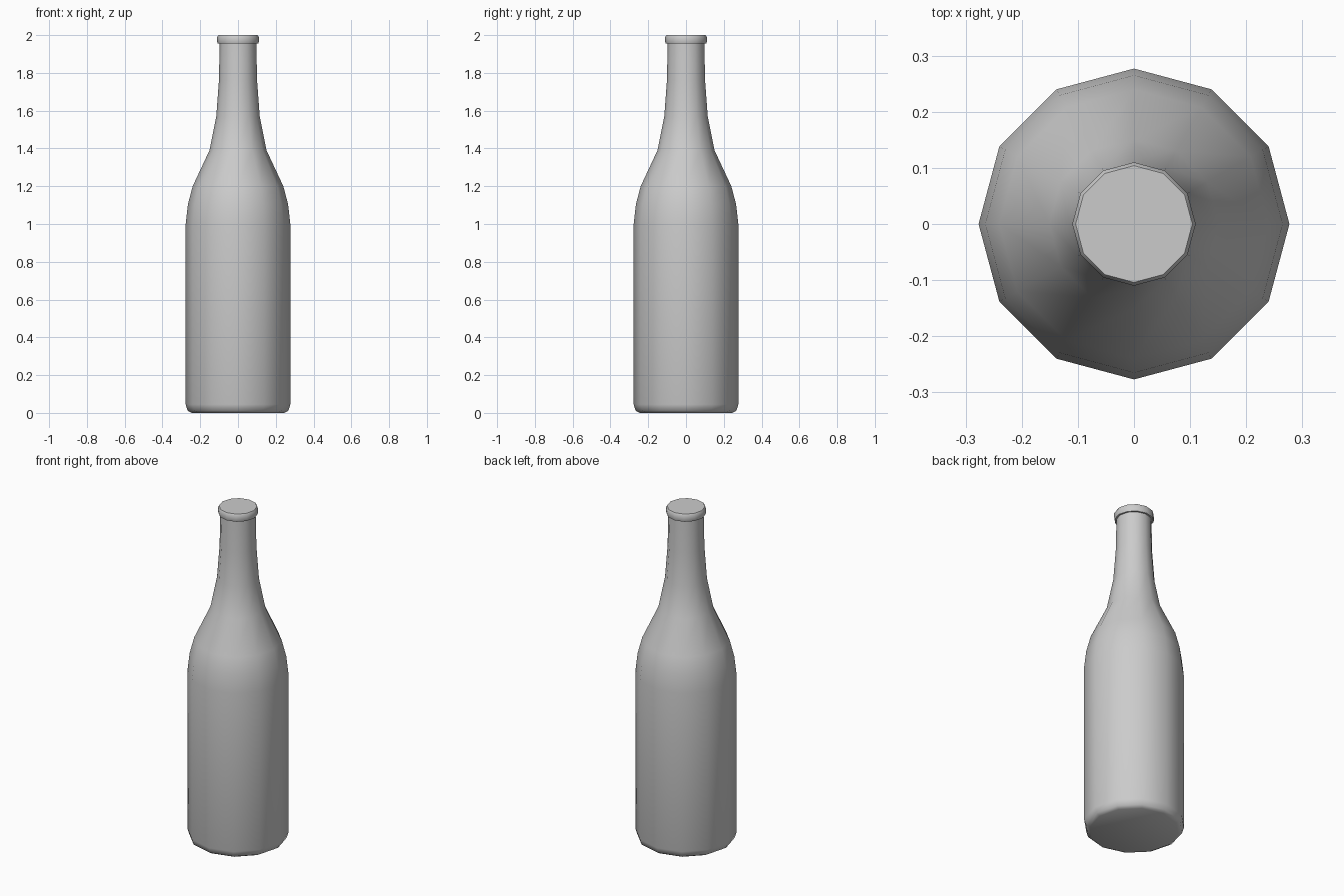
import bpy, bmesh, math

if "Cube" in bpy.data.objects:
    bpy.data.objects.remove(bpy.data.objects["Cube"])

SIDES = 12


def lathe(name, profile):
    """Revolve (radius, z) points around z; a radius of 0 closes the end with one face."""
    bm = bmesh.new()
    rings = []
    for r, z in profile:
        rings.append([bm.verts.new((r * math.cos(2 * math.pi * i / SIDES),
                                    r * math.sin(2 * math.pi * i / SIDES), z))
                      for i in range(SIDES)])
    for a, b in zip(rings, rings[1:]):
        for i in range(SIDES):
            j = (i + 1) % SIDES
            bm.faces.new((a[i], a[j], b[j], b[i]))
    return bm, rings


def finish(name, bm):
    bmesh.ops.recalc_face_normals(bm, faces=bm.faces)
    mesh = bpy.data.meshes.new(name)
    bm.to_mesh(mesh)
    bm.free()
    obj = bpy.data.objects.new(name, mesh)
    bpy.context.collection.objects.link(obj)
    bpy.ops.object.select_all(action='DESELECT')
    obj.select_set(True)
    bpy.context.view_layer.objects.active = obj
    bpy.ops.object.shade_smooth_by_angle(angle=math.radians(50))


# Bottle: rounded foot, straight body, curved shoulder, tapering neck
bm, rings = lathe("bottle", [
    (0.245, 0.0), (0.267, 0.012), (0.277, 0.045), (0.277, 1.0),
    (0.265, 1.105), (0.24, 1.2), (0.151, 1.39), (0.115, 1.57),
    (0.101, 1.76), (0.097, 1.955)])
bm.faces.new(rings[0])
finish("bottle", bm)

# Cap: slightly wider band closing the mouth
bm, rings = lathe("cap", [
    (0.097, 1.955), (0.107, 1.955), (0.11, 1.965), (0.11, 1.99), (0.104, 2.0)])
bm.faces.new(rings[-1])
finish("cap", bm)
